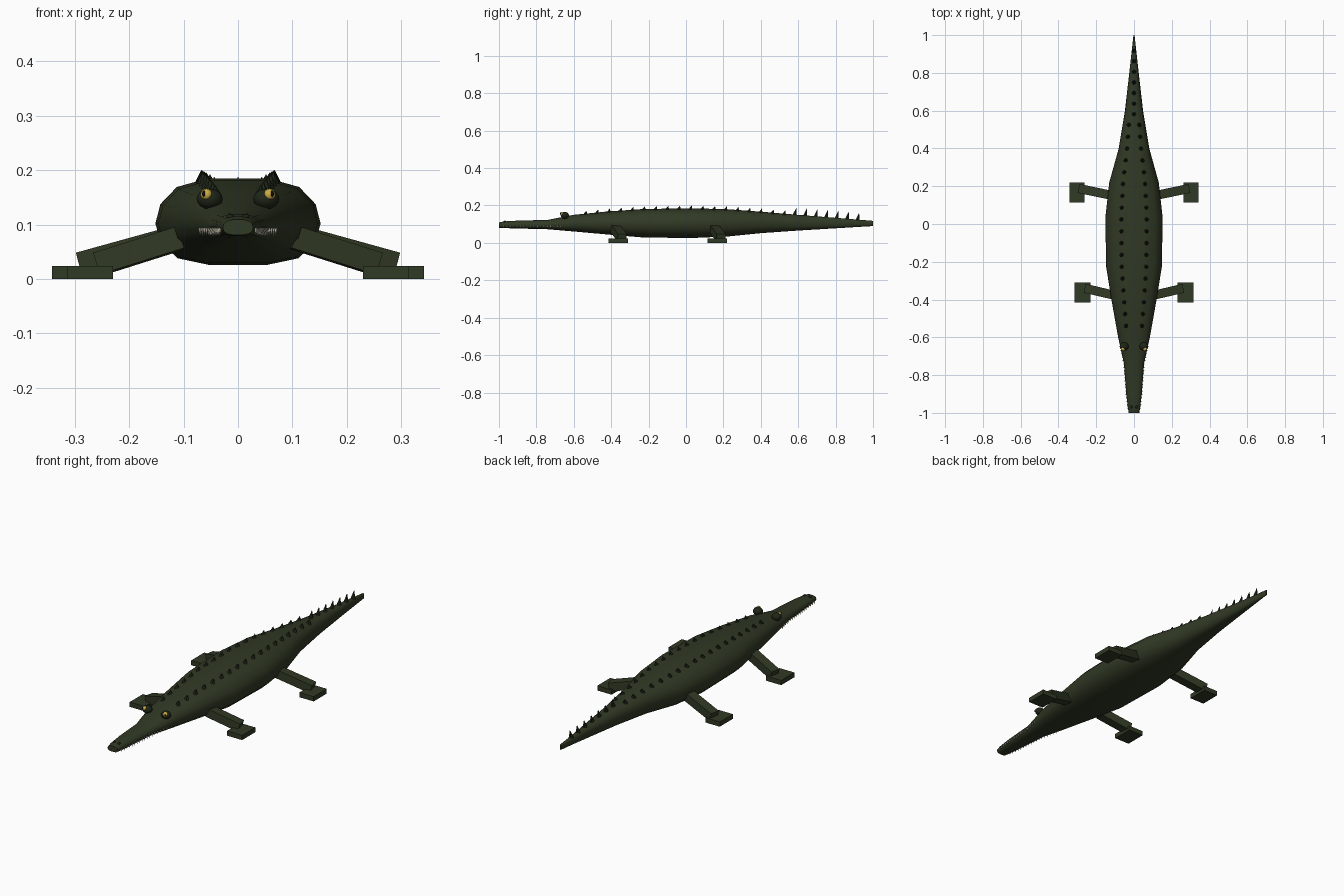
import bpy, bmesh, math
from mathutils import Vector, Matrix

cube = bpy.data.objects.get("Cube")
if cube:
    bpy.data.objects.remove(cube, do_unlink=True)


def material(name, rgb):
    m = bpy.data.materials.new(name)
    m.use_nodes = True
    m.diffuse_color = (*rgb, 1)
    m.node_tree.nodes["Principled BSDF"].inputs["Base Color"].default_value = (*rgb, 1)
    return m


HIDE = material("hide green", (0.03, 0.041, 0.018))
DARK = material("scute dark green", (0.013, 0.019, 0.009))
YELLOW = material("eye yellow", (0.62, 0.42, 0.06))
BLACK = material("pupil black", (0.004, 0.004, 0.004))
IVORY = material("tooth ivory", (0.7, 0.66, 0.52))


def finish(name, bm, mat, smooth=False):
    bmesh.ops.recalc_face_normals(bm, faces=bm.faces[:])
    me = bpy.data.meshes.new(name)
    bm.to_mesh(me)
    bm.free()
    ob = bpy.data.objects.new(name, me)
    bpy.context.collection.objects.link(ob)
    me.materials.append(mat)
    if smooth:
        bpy.ops.object.select_all(action='DESELECT')
        ob.select_set(True)
        bpy.context.view_layer.objects.active = ob
        bpy.ops.object.shade_smooth_by_angle(angle=math.radians(50))
    return ob


def cone(bm, base, tip, radius, sides):
    """Spike from base centre to a tip that may lean."""
    ring = [bm.verts.new((base[0] + radius * math.cos(2 * math.pi * i / sides),
                          base[1] + radius * math.sin(2 * math.pi * i / sides),
                          base[2])) for i in range(sides)]
    top = bm.verts.new(tip)
    bm.faces.new(ring)
    for i in range(sides):
        bm.faces.new((ring[i], ring[(i + 1) % sides], top))


def ball(name, loc, size, mat):
    bm = bmesh.new()
    bmesh.ops.create_uvsphere(bm, u_segments=12, v_segments=8, radius=1,
                              matrix=Matrix.LocRotScale(Vector(loc), None, Vector(size)))
    return finish(name, bm, mat, True)


# Body stations: y, half width, bottom, top
STATIONS = [
    (-1.0, 0.028, 0.081, 0.109), (-0.97, 0.033, 0.079, 0.115),
    (-0.9, 0.041, 0.077, 0.119), (-0.74, 0.053, 0.073, 0.123),
    (-0.6, 0.084, 0.061, 0.15), (-0.42, 0.116, 0.045, 0.168),
    (-0.23, 0.147, 0.029, 0.181), (0.03, 0.152, 0.026, 0.185),
    (0.22, 0.131, 0.034, 0.18), (0.4, 0.081, 0.052, 0.167),
    (0.6, 0.048, 0.066, 0.15), (0.8, 0.025, 0.078, 0.134),
    (1.0, 0.003, 0.09, 0.118)]
HALF = [(0.36, 1), (0.74, 0.8), (0.94, 0.4), (1, -0.05), (0.93, -0.5), (0.73, -0.85), (0.36, -1)]
SECTION = HALF + [(-x, z) for x, z in reversed(HALF)]


def body_at(y):
    """Half width, bottom and top interpolated along the body."""
    for a, b in zip(STATIONS, STATIONS[1:]):
        if y <= b[0]:
            t = (y - a[0]) / (b[0] - a[0])
            return [a[k] + (b[k] - a[k]) * t for k in (1, 2, 3)]
    return STATIONS[-1][1:]


# Body, head and tail in one loft
bm = bmesh.new()
rings = []
for y, w, lo, hi in STATIONS:
    mid, h = (lo + hi) / 2, (hi - lo) / 2
    rings.append([bm.verts.new((x * w, y, mid + z * h)) for x, z in SECTION])
n = len(SECTION)
for a, b in zip(rings, rings[1:]):
    for i in range(n):
        j = (i + 1) % n
        bm.faces.new((a[i], a[j], b[j], b[i]))
bm.faces.new(rings[0])
bm.faces.new(rings[-1])
finish("body", bm, HIDE, True)

# Paired back scutes
bm = bmesh.new()
for i in range(18):
    y = -0.54 + i * 0.0625
    w, lo, hi = body_at(y)
    z = hi - 0.02 * (hi - lo) - 0.005
    for side in (-1, 1):
        x = side * 0.43 * w
        cone(bm, (x, y, z), (x * 1.03, y + 0.008, z + 0.024), 0.014, 6)
finish("back_scutes", bm, DARK)

# Single crest along the tail
bm = bmesh.new()
for i in range(7):
    y = 0.58 + i * 0.056
    z = body_at(y)[2] - 0.005
    cone(bm, (0, y, z), (0, y + 0.01, z + 0.042), 0.013, 6)
finish("tail_crest", bm, DARK)

# Teeth along both jaws
bm = bmesh.new()
for i in range(18):
    y = -0.975 + i * 0.018
    w, lo, hi = body_at(y)
    for side in (-1, 1):
        x = side * (w + 0.001)
        cone(bm, (x, y, 0.094), (x, y, 0.079), 0.0035, 5)
finish("teeth", bm, IVORY)

# Eyes and nostrils
for side, label in ((1, "left"), (-1, "right")):
    ball(label + "_brow", (side * 0.052, -0.648, 0.147), (0.024, 0.022, 0.019), DARK)
    ball(label + "_eye", (side * 0.058, -0.661, 0.155), (0.011, 0.012, 0.011), YELLOW)
    ball(label + "_pupil", (side * 0.063, -0.671, 0.157), (0.003, 0.003, 0.006), BLACK)
    ball(label + "_nostril", (side * 0.014, -0.968, 0.114), (0.007, 0.008, 0.005), DARK)


def box(bm, matrix):
    bmesh.ops.create_cube(bm, size=1, matrix=matrix)


# Legs: slanted beam and flat foot, mirrored to both sides
LEGS = {
    "front": ((0.10, -0.378, 0.077), (0.255, -0.342, 0.028), (0.272, -0.363), (0.084, 0.105)),
    "hind": ((0.10, 0.148, 0.08), (0.288, 0.187, 0.028), (0.302, 0.167), (0.08, 0.104))}
for label, (hip, ankle, foot, size) in LEGS.items():
    for side, hand in ((1, "left"), (-1, "right")):
        a, b = (Vector((side * p[0], p[1], p[2])) for p in (hip, ankle))
        along = (b - a).normalized()
        across = Vector((0, 0, 1)).cross(along).normalized()
        up = along.cross(across)
        rot = Matrix((along, across, up)).transposed().to_quaternion()
        bm = bmesh.new()
        box(bm, Matrix.LocRotScale((a + b) / 2, rot, Vector(((b - a).length, 0.048, 0.042))))
        finish(f"{hand}_{label}_leg", bm, HIDE)
        bm = bmesh.new()
        box(bm, Matrix.LocRotScale(Vector((side * foot[0], foot[1], 0.012)), None,
                                   Vector((size[0], size[1], 0.024))))
        finish(f"{hand}_{label}_foot", bm, HIDE)
